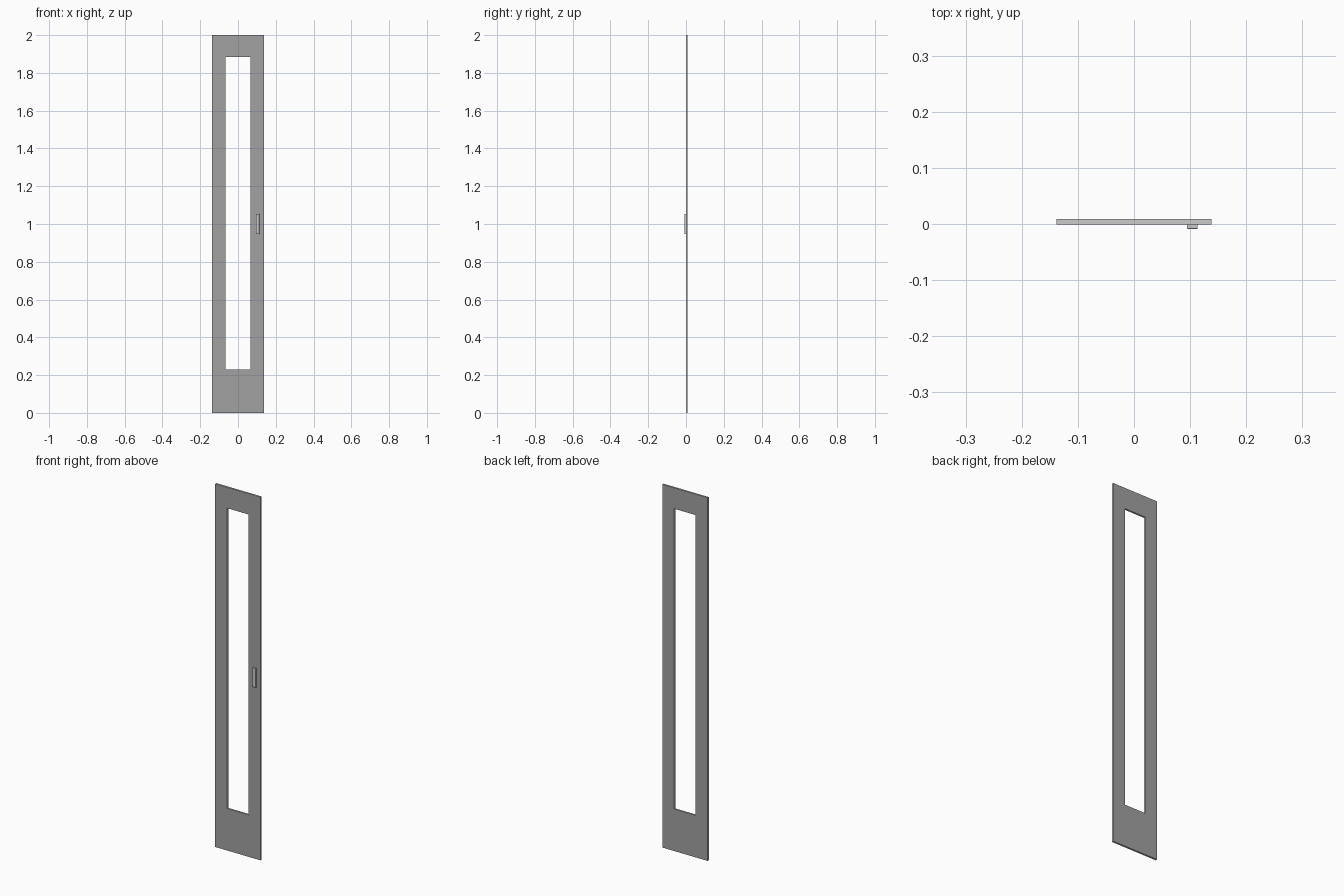
import bpy, bmesh

if "Cube" in bpy.data.objects:
    bpy.data.objects.remove(bpy.data.objects["Cube"])

W, H = 0.138, 2.0                     # half width, height
Y0, Y1, YH = -0.001, 0.009, -0.009    # frame front, frame back, handle front
OW, OZ0, OZ1 = 0.0655, 0.231, 1.885   # opening half width, bottom, top


def make_object(name, bm):
    bmesh.ops.recalc_face_normals(bm, faces=bm.faces)
    mesh = bpy.data.meshes.new(name)
    bm.to_mesh(mesh)
    bm.free()
    obj = bpy.data.objects.new(name, mesh)
    bpy.context.collection.objects.link(obj)
    return obj


def make_material(name, value):
    mat = bpy.data.materials.new(name)
    mat.diffuse_color = (value, value, value, 1)
    mat.use_nodes = True
    mat.node_tree.nodes["Principled BSDF"].inputs["Base Color"].default_value = mat.diffuse_color
    return mat


def rect(bm, half_w, z0, z1, y):
    pts = ((-half_w, z0), (half_w, z0), (half_w, z1), (-half_w, z1))
    return [bm.verts.new((x, y, z)) for x, z in pts]


# door frame: a ring around the tall window opening, extruded backwards
bm = bmesh.new()
outer = rect(bm, W, 0, H, Y0)
inner = rect(bm, OW, OZ0, OZ1, Y0)
ring = []
for i in range(4):
    j = (i + 1) % 4
    ring.append(bm.faces.new((outer[i], outer[j], inner[j], inner[i])))
ext = bmesh.ops.extrude_face_region(bm, geom=ring, use_keep_orig=True)
moved = [v for v in ext["geom"] if isinstance(v, bmesh.types.BMVert)]
bmesh.ops.translate(bm, verts=moved, vec=(0, Y1 - Y0, 0))
frame = make_object("door_frame", bm)

# dark front and back faces, lighter edges
frame.data.materials.append(make_material("dark_face", 0.36))
frame.data.materials.append(make_material("light_edge", 0.8))
for face in frame.data.polygons:
    face.material_index = 0 if abs(face.normal.y) > 0.5 else 1

# small pull handle on the front of the right stile
bm = bmesh.new()
bmesh.ops.create_cube(bm, size=1)
bmesh.ops.scale(bm, verts=bm.verts, vec=(0.019, Y0 - YH, 0.106))
bmesh.ops.translate(bm, verts=bm.verts, vec=(0.104, (Y0 + YH) / 2, 1.0))
front = [e for e in bm.edges if all(v.co.y < YH + 0.001 for v in e.verts)]
bmesh.ops.bevel(bm, geom=front, offset=0.001, segments=1, affect='EDGES')
make_object("pull_handle", bm)
